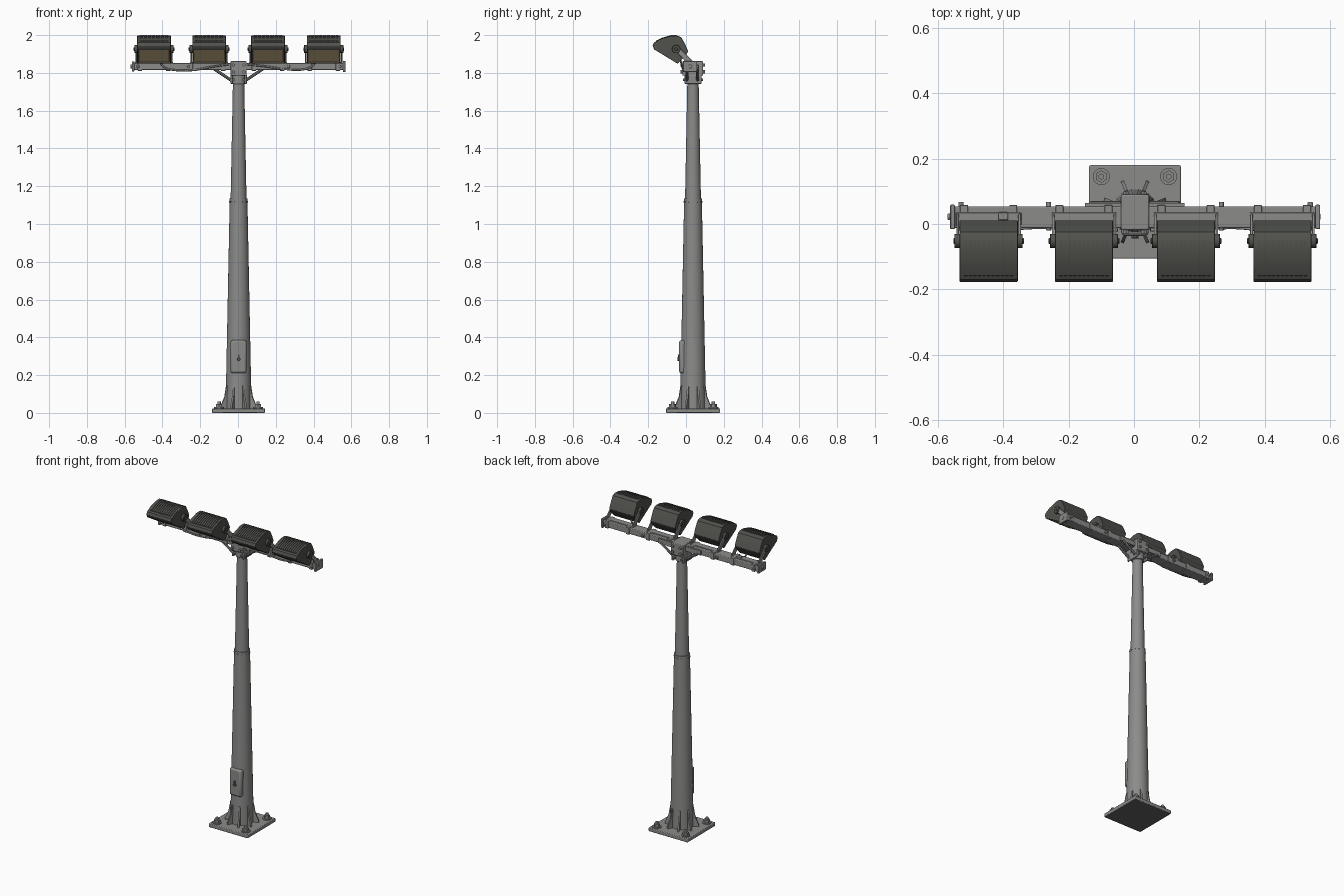
import bpy, bmesh, math
from mathutils import Vector, Matrix

cube = bpy.data.objects.get("Cube")
if cube:
    bpy.data.objects.remove(cube)


def material(name, rgb, rough=0.6):
    m = bpy.data.materials.new(name)
    m.use_nodes = True
    m.diffuse_color = (*rgb, 1)
    node = m.node_tree.nodes["Principled BSDF"]
    node.inputs["Base Color"].default_value = (*rgb, 1)
    node.inputs["Roughness"].default_value = rough
    return m


STEEL = material("galvanised grey", (0.26, 0.265, 0.255))
SHADE = material("dull underside grey", (0.12, 0.12, 0.115))
DARK = material("dark housing", (0.082, 0.085, 0.074))
GLASS = material("warm lens", (0.62, 0.47, 0.25))
CX, CY = 0.003, 0.037      # pole axis
parts = []


def add_box(bm, lo, hi):
    lo, hi = Vector(lo), Vector(hi)
    size = hi - lo
    bmesh.ops.create_cube(bm, size=1, matrix=Matrix.Translation((lo + hi) / 2)
                          @ Matrix.Diagonal((*size, 1)))


def add_rod(bm, start, end, r, sides=16):
    start, end = Vector(start), Vector(end)
    axis = end - start
    turn = axis.to_track_quat("Z", "Y").to_matrix().to_4x4()
    bmesh.ops.create_cone(bm, cap_ends=True, segments=sides, radius1=r, radius2=r,
                          depth=axis.length,
                          matrix=Matrix.Translation((start + end) / 2) @ turn)


def add_prism(bm, profile, x0, x1):
    """Extrude a closed (y, z) outline along x."""
    left = [bm.verts.new((x0, y, z)) for y, z in profile]
    right = [bm.verts.new((x1, y, z)) for y, z in profile]
    faces = [bm.faces.new(left), bm.faces.new(right[::-1])]
    n = len(profile)
    for i in range(n):
        j = (i + 1) % n
        faces.append(bm.faces.new((left[j], left[i], right[i], right[j])))
    bmesh.ops.recalc_face_normals(bm, faces=faces)
    return faces


def finish(bm, name, mats, bevel=0):
    mesh = bpy.data.meshes.new(name)
    bm.to_mesh(mesh)
    bm.free()
    ob = bpy.data.objects.new(name, mesh)
    bpy.context.collection.objects.link(ob)
    for m in mats:
        mesh.materials.append(m)
    if bevel:
        mod = ob.modifiers.new("Bevel", "BEVEL")
        mod.width, mod.segments = bevel, 2
        mod.limit_method = "ANGLE"
        mod.angle_limit = math.radians(40)
    parts.append(ob)


# Base plate with a dull underside, and anchor bolts
bm = bmesh.new()
add_box(bm, (CX - 0.14, CY - 0.143, 0), (CX + 0.14, CY + 0.143, 0.024))
bm.normal_update()
for f in bm.faces:
    f.material_index = int(f.normal.z < -0.5)
finish(bm, "base_plate", [STEEL, SHADE], 0.004)
bm = bmesh.new()
for sx in (-1, 1):
    for sy in (-1, 1):
        x, y = CX + sx * 0.103, CY + sy * 0.108
        add_rod(bm, (x, y, 0.022), (x, y, 0.03), 0.026, 20)
        add_rod(bm, (x, y, 0.03), (x, y, 0.047), 0.019, 6)
        add_rod(bm, (x, y, 0.045), (x, y, 0.06), 0.009, 12)
finish(bm, "anchor_bolts", [STEEL])

# Tapered pole in two sections, turned from a profile
bm = bmesh.new()
profile = [(0.02, 0.069), (1.12, 0.047), (1.135, 0.047), (1.135, 0.042), (1.8, 0.029)]
rings = []
for z, r in profile:
    rings.append([bm.verts.new((CX + r * math.cos(a), CY + r * math.sin(a), z))
                  for a in (math.tau * i / 40 for i in range(40))])
for low, high in zip(rings, rings[1:]):
    for i in range(40):
        j = (i + 1) % 40
        bm.faces.new((low[i], low[j], high[j], high[i]))
bm.faces.new(rings[0][::-1])
bm.faces.new(rings[-1])
finish(bm, "pole", [STEEL])

# Rivets round the pole joint
bm = bmesh.new()
for i in range(12):
    a = math.tau * i / 12
    out = Vector((math.cos(a), math.sin(a), 0))
    p = Vector((CX, CY, 1.118))
    add_rod(bm, p + out * 0.045, p + out * 0.05, 0.004, 8)
finish(bm, "joint_rivets", [STEEL])

# Gusset plates welded round the foot
bm = bmesh.new()
outline = [(0.05, 0.02), (0.102, 0.02), (0.1, 0.04), (0.08, 0.085), (0.07, 0.145), (0.05, 0.145)]
for i in range(8):
    start = len(bm.verts)
    add_prism(bm, outline, -0.005, 0.005)
    bm.verts.ensure_lookup_table()
    bmesh.ops.transform(bm, verts=bm.verts[start:], matrix=Matrix.Translation((CX, CY, 0))
                        @ Matrix.Rotation(math.tau * (i + 0.5) / 8, 4, "Z"))
finish(bm, "foot_gussets", [STEEL])

# Service hatch with its lock
bm = bmesh.new()
add_box(bm, (CX - 0.042, -0.036, 0.21), (CX + 0.042, 0.0, 0.385))
finish(bm, "hatch_cover", [STEEL], 0.011)
bm = bmesh.new()
add_rod(bm, (CX, -0.03, 0.285), (CX, -0.044, 0.285), 0.01, 12)
add_box(bm, (CX - 0.004, -0.043, 0.285), (CX + 0.004, -0.034, 0.31))
finish(bm, "hatch_lock", [DARK])

# Cross bar with end plates
bm = bmesh.new()
add_box(bm, (-0.55, -0.012, 1.815), (0.558, 0.054, 1.853))
finish(bm, "cross_bar", [STEEL], 0.004)
bm = bmesh.new()
add_box(bm, (-0.562, -0.016, 1.808), (-0.548, 0.059, 1.86))
add_box(bm, (0.555, -0.016, 1.805), (0.569, 0.059, 1.863))
for s in (-1, 1):
    add_rod(bm, (s * 0.56, 0.022, 1.834), (s * 0.57, 0.022, 1.834), 0.012, 6)
finish(bm, "bar_end_plates", [STEEL], 0.003)

# Pole head clamp and its bolts
bm = bmesh.new()
add_rod(bm, (CX, CY, 1.74), (CX, CY, 1.79), 0.038, 24)
add_box(bm, (CX - 0.043, -0.018, 1.785), (CX + 0.043, 0.09, 1.862))
for s in (-1, 1):
    add_box(bm, (CX + s * 0.038 - 0.006, -0.008, 1.742), (CX + s * 0.038 + 0.006, 0.082, 1.79))
finish(bm, "head_clamp", [STEEL], 0.004)
bm = bmesh.new()
for s in (-1, 1):
    x = CX + s * 0.028
    for z in (1.805, 1.842):
        add_rod(bm, (x, -0.03, z), (x, 0.1, z), 0.009, 6)
    add_rod(bm, (x, -0.016, 1.763), (x, 0.09, 1.763), 0.007, 6)
finish(bm, "clamp_bolts", [STEEL])

# Stiffening rail and diagonal braces under the bar
bm = bmesh.new()
add_box(bm, (-0.15, 0.05, 1.818), (0.155, 0.064, 1.848))
for s in (-1, 1):
    for y in (0.005, 0.062):
        add_rod(bm, (CX + s * 0.03, y, 1.755), (CX + s * 0.135, y, 1.825), 0.008, 8)
finish(bm, "bar_braces", [STEEL])

# Junction box on the bar
bm = bmesh.new()
add_box(bm, (-0.415, 0.012, 1.85), (-0.385, 0.036, 1.866))
finish(bm, "junction_box", [STEEL], 0.003)

# Floodlights: finned housing, hooded lens and yoke
shell = [(-0.177, 1.944), (-0.17, 1.96), (-0.132, 1.981), (-0.08, 1.996), (-0.045, 1.997),
         (-0.025, 1.988), (-0.006, 1.955), (0.011, 1.915), (-0.001, 1.892), (-0.045, 1.849),
         (-0.168, 1.924)]
fin = [(-0.162, 1.958), (-0.158, 1.971), (-0.13, 1.985), (-0.08, 2.0), (-0.05, 2.0),
       (-0.05, 1.98), (-0.13, 1.96)]
arm = [(-0.068, 1.93), (-0.052, 1.945), (-0.036, 1.935), (0.03, 1.868), (0.03, 1.85),
       (-0.005, 1.85), (-0.01, 1.868)]
lens_dir = Vector((0, -0.53, -0.85))
for n, cx in enumerate((-0.4445, -0.153, 0.159, 0.454), 1):
    bm = bmesh.new()
    faces = add_prism(bm, shell, cx - 0.089, cx + 0.089)
    bm.normal_update()
    lens = max(faces, key=lambda f: f.normal.dot(lens_dir))
    bmesh.ops.inset_region(bm, faces=[lens], thickness=0.01)
    bmesh.ops.inset_region(bm, faces=[lens], thickness=0.001, depth=-0.004)
    lens.material_index = 1
    finish(bm, f"lamp_housing_{n}", [DARK, GLASS], 0.002)

    bm = bmesh.new()
    for i in range(11):
        x = cx - 0.07 + i * 0.014
        add_prism(bm, fin, x - 0.0048, x + 0.0048)
    finish(bm, f"lamp_fins_{n}", [DARK])

    bm = bmesh.new()
    for s in (-1, 1):
        add_rod(bm, (cx + s * 0.085, -0.052, 1.926), (cx + s * 0.104, -0.052, 1.926), 0.022, 16)
        add_rod(bm, (cx + s * 0.1, -0.052, 1.926), (cx + s * 0.108, -0.052, 1.926), 0.01, 6)
    finish(bm, f"lamp_pivots_{n}", [DARK], 0.002)

    bm = bmesh.new()
    add_box(bm, (cx - 0.1, -0.005, 1.85), (cx + 0.1, 0.035, 1.858))
    for s in (-1, 1):
        add_prism(bm, arm, cx + s * 0.0945 - 0.004, cx + s * 0.0945 + 0.004)
        x = cx + s * 0.075
        add_box(bm, (x - 0.012, -0.016, 1.811), (x + 0.012, 0.058, 1.857))
    side = -1 if cx < 0 else 1
    bx = cx + side * (0.085 if abs(cx) > 0.3 else 0.108)
    add_rod(bm, (bx, -0.02, 1.834), (bx, 0.068, 1.834), 0.009, 6)
    finish(bm, f"lamp_yoke_{n}", [STEEL], 0.002)

# Power cables sagging below the bar
routes = {
    "cable_right": [(-0.42, -0.03, 1.87), (-0.39, -0.02, 1.83), (-0.33, -0.012, 1.814),
                    (-0.24, -0.012, 1.814), (-0.14, -0.018, 1.832), (-0.05, -0.018, 1.845)],
    "cable_left": [(0.42, -0.03, 1.87), (0.385, -0.02, 1.832), (0.33, -0.012, 1.816),
                   (0.25, -0.012, 1.82), (0.14, -0.018, 1.835), (0.05, -0.018, 1.845)],
}
for name, pts in routes.items():
    curve = bpy.data.curves.new(name, "CURVE")
    curve.dimensions = "3D"
    curve.bevel_depth, curve.bevel_resolution = 0.005, 2
    curve.resolution_u = 6
    curve.use_fill_caps = True
    spline = curve.splines.new("BEZIER")
    spline.bezier_points.add(len(pts) - 1)
    for bp, co in zip(spline.bezier_points, pts):
        bp.co = co
        bp.handle_left_type = bp.handle_right_type = "AUTO"
    curve.materials.append(STEEL)
    bpy.context.collection.objects.link(bpy.data.objects.new(name, curve))

# Smooth shading with sharp edges kept
bpy.ops.object.select_all(action="DESELECT")
for ob in parts:
    ob.select_set(True)
bpy.context.view_layer.objects.active = parts[0]
bpy.ops.object.shade_smooth_by_angle(angle=math.radians(35))
